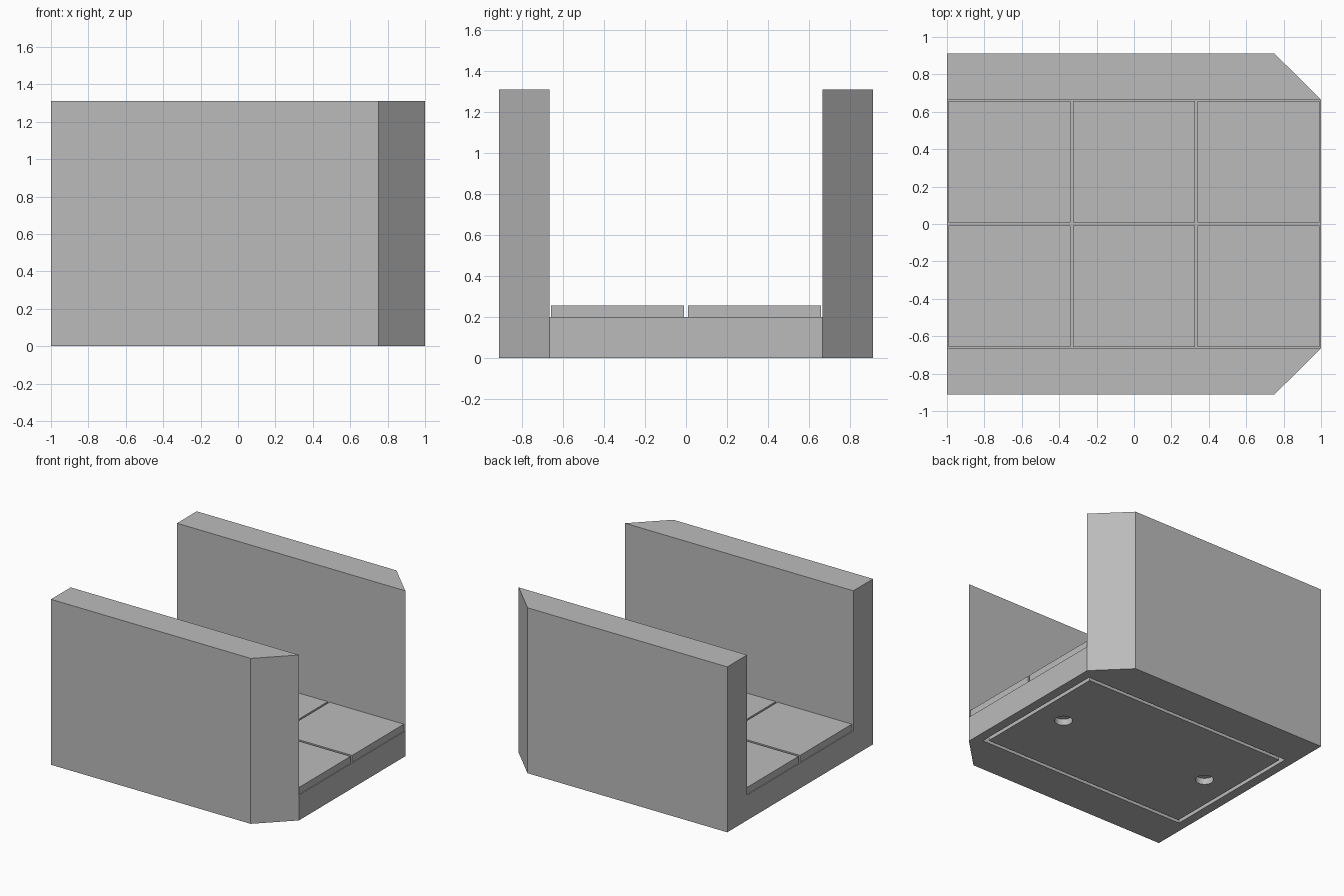
import bpy
import bmesh
from math import pi

if "Cube" in bpy.data.objects:
    bpy.data.objects.remove(bpy.data.objects["Cube"], do_unlink=True)

stone = bpy.data.materials.new("plain_grey")
stone.use_nodes = True
grey = (0.5, 0.5, 0.5, 1)
stone.diffuse_color = grey
stone.node_tree.nodes["Principled BSDF"].inputs["Base Color"].default_value = grey


def prism(name, outline, z0, z1):
    """Extrude a flat outline from z0 up to z1."""
    bm = bmesh.new()
    face = bm.faces.new([bm.verts.new((x, y, z0)) for x, y in outline])
    top = bmesh.ops.extrude_face_region(bm, geom=[face])
    verts = [v for v in top["geom"] if isinstance(v, bmesh.types.BMVert)]
    bmesh.ops.translate(bm, verts=verts, vec=(0, 0, z1 - z0))
    bmesh.ops.recalc_face_normals(bm, faces=bm.faces)
    mesh = bpy.data.meshes.new(name)
    bm.to_mesh(mesh)
    bm.free()
    mesh.materials.append(stone)
    obj = bpy.data.objects.new(name, mesh)
    bpy.context.collection.objects.link(obj)
    return obj


def rect(cx, cy, hx, hy):
    return [(cx - hx, cy - hy), (cx + hx, cy - hy), (cx + hx, cy + hy), (cx - hx, cy + hy)]


def cut(target, cutter):
    mod = target.modifiers.new("cut", "BOOLEAN")
    mod.operation = "DIFFERENCE"
    mod.solver = "EXACT"
    mod.object = cutter
    cutter.hide_render = True
    cutter.hide_set(True)
    cutter.display_type = "WIRE"


# Floor base with a shallow recess underneath
base = prism("floor_base", rect(0, 0, 1, 0.665), 0, 0.2)
cut(base, prism("recess_cutter", rect(0, 0, 0.925, 0.597), -0.1, 0.06))

# Base plate set into the recess, leaving a narrow groove around it
plate = prism("base_plate", rect(0, 0, 0.895, 0.567), 0, 0.06)

# Round sockets in the base plate
for i, x in enumerate((-0.665, 0.665)):
    bpy.ops.mesh.primitive_cylinder_add(vertices=32, radius=0.065, depth=0.1, location=(x, 0, 0))
    socket = bpy.context.object
    socket.name = f"socket_cutter_{i + 1}"
    cut(plate, socket)

# Side walls, each with one chamfered end
for side, name in ((-1, "front_wall"), (1, "back_wall")):
    outline = [(-1, 0.665), (1, 0.665), (0.75, 0.912), (-1, 0.912)]
    prism(name, [(x, y * side) for x, y in outline], 0, 1.31)

# Floor tiles in a three by two grid
pitch = 2 / 3
for col in (-1, 0, 1):
    for row in (-0.5, 0.5):
        prism(f"floor_tile_{col + 2}_{int(row + 1.5)}",
              rect(col * pitch, row * pitch, 0.326, 0.324), 0.2, 0.255)
